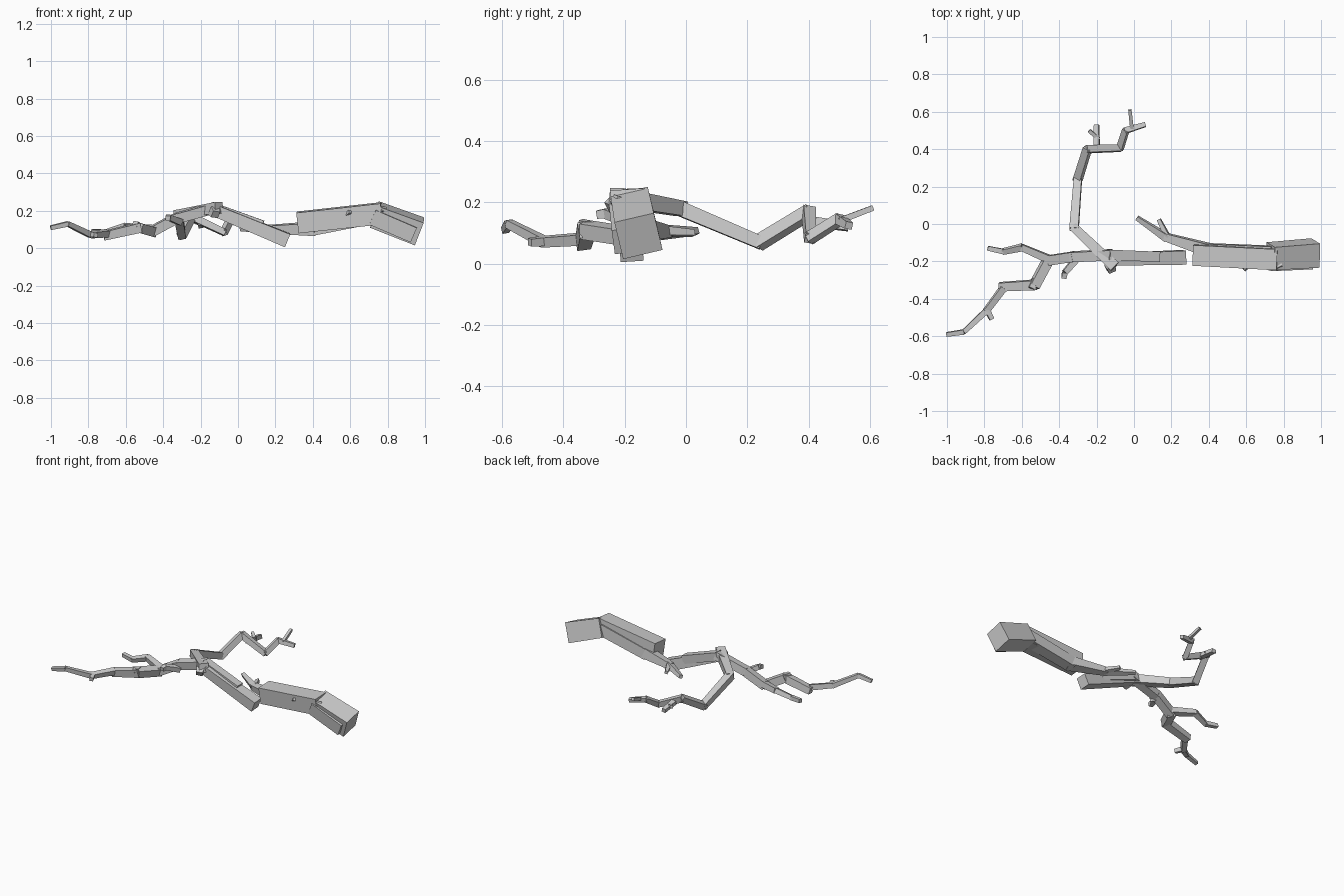
import bpy, bmesh, math
from mathutils import Vector


def limb(name, points, widths, rolls=(0,), overlap=0.25):
    """Chain of blunt, overlapping four-sided tapered pieces."""
    bm = bmesh.new()
    for i in range(len(points) - 1):
        a, b = Vector(points[i]), Vector(points[i + 1])
        d = (b - a).normalized()
        side = d.cross(Vector((0, 0, 1))).normalized()
        up = side.cross(d)
        roll = math.radians(rolls[i % len(rolls)])
        wa, wb = widths[i], widths[i + 1]
        a = a - d * wa * overlap
        b = b + d * wb * overlap
        rings = []
        for c, w in ((a, wa), (b, wb)):
            ring = []
            for k in range(4):
                t = roll + math.pi / 4 + k * math.pi / 2
                ring.append(bm.verts.new(c + (side * math.cos(t) + up * math.sin(t)) * w * 0.7071))
            rings.append(ring)
        lo, hi = rings
        bm.faces.new(lo[::-1])
        bm.faces.new(hi)
        for k in range(4):
            bm.faces.new((lo[k], lo[(k + 1) % 4], hi[(k + 1) % 4], hi[k]))
    bmesh.ops.recalc_face_normals(bm, faces=bm.faces)
    me = bpy.data.meshes.new(name)
    bm.to_mesh(me)
    bm.free()
    ob = bpy.data.objects.new(name, me)
    bpy.context.collection.objects.link(ob)
    return ob


# Thick broken end and main trunk
limb("trunk_butt", [(0.97, -0.155, 0.09), (0.73, -0.172, 0.18)], [0.132, 0.125], (14,), 0)
limb("trunk_butt_core", [(0.94, -0.195, 0.075), (0.72, -0.205, 0.17)], [0.085, 0.085], (8,), 0)
limb("trunk_middle", [(0.77, -0.188, 0.187), (0.32, -0.165, 0.138)], [0.112, 0.110], (4,), 0)
limb("trunk_fork", [(0.265, -0.178, 0.042), (-0.13, -0.19, 0.205)], [0.075, 0.062], (4,), 0)

# Side branch with its twig
limb("side_branch", [(0.72, -0.155, 0.17), (0.40, -0.14, 0.105), (0.17, -0.07, 0.102), (0.02, 0.03, 0.105)],
     [0.075, 0.07, 0.04, 0.022], (5, 10, 20))
limb("side_twig", [(0.18, -0.07, 0.105), (0.135, 0.02, 0.10)], [0.03, 0.02], (15,))

# Branch reaching to the back
limb("back_branch", [(-0.11, -0.22, 0.215), (-0.32, -0.02, 0.18), (-0.30, 0.24, 0.07), (-0.25, 0.40, 0.168),
                     (-0.075, 0.405, 0.085), (-0.045, 0.50, 0.145), (0.055, 0.53, 0.125)],
     [0.06, 0.048, 0.042, 0.04, 0.034, 0.032, 0.024], (0, 5, 20, 10, 20, 10), 0.2)
limb("back_twig_long", [(-0.20, 0.39, 0.14), (-0.20, 0.53, 0.12)], [0.032, 0.026], (10,), 0)
limb("back_twig_short", [(-0.19, 0.455, 0.13), (-0.24, 0.50, 0.145)], [0.022, 0.018], (10,), 0)
limb("back_twig_tip", [(-0.01, 0.50, 0.14), (-0.022, 0.61, 0.182)], [0.02, 0.018], (0,), 0)

# Branch reaching to the left
limb("left_branch", [(0.12, -0.175, 0.125), (-0.13, -0.165, 0.215), (-0.33, -0.175, 0.16), (-0.46, -0.195, 0.09),
                     (-0.53, -0.325, 0.11), (-0.71, -0.335, 0.068)],
     [0.055, 0.055, 0.052, 0.052, 0.052, 0.045], (0, 8, 5, 15, 8), 0.2)
limb("left_branch_tip", [(-0.70, -0.345, 0.08), (-0.79, -0.465, 0.072), (-0.91, -0.577, 0.13), (-1.0, -0.59, 0.11)],
     [0.036, 0.032, 0.026, 0.022], (15, 5, 10), 0.1)
limb("left_tip_twig", [(-0.79, -0.45, 0.075), (-0.76, -0.51, 0.07)], [0.03, 0.024], (10,), 0)
limb("left_knot", [(-0.53, -0.30, 0.115), (-0.55, -0.345, 0.13)], [0.035, 0.03], (10,), 0)
limb("left_upper_branch", [(-0.45, -0.19, 0.10), (-0.60, -0.125, 0.115), (-0.70, -0.147, 0.085), (-0.78, -0.13, 0.09)],
     [0.042, 0.034, 0.028, 0.024], (10, 20, 5), 0.1)
limb("left_lower_twig", [(-0.31, -0.19, 0.14), (-0.37, -0.26, 0.165), (-0.375, -0.29, 0.16)],
     [0.035, 0.03, 0.026], (10, 5), 0)

# Small stubs along the trunk
limb("fork_stub", [(-0.13, -0.22, 0.20), (-0.12, -0.25, 0.18)], [0.05, 0.04], (10,), 0)
limb("trunk_stub", [(0.58, -0.22, 0.18), (0.60, -0.245, 0.195)], [0.022, 0.016], (10,), 0)
limb("butt_stub", [(0.76, -0.20, 0.19), (0.78, -0.235, 0.21)], [0.05, 0.03], (10,), 0)
